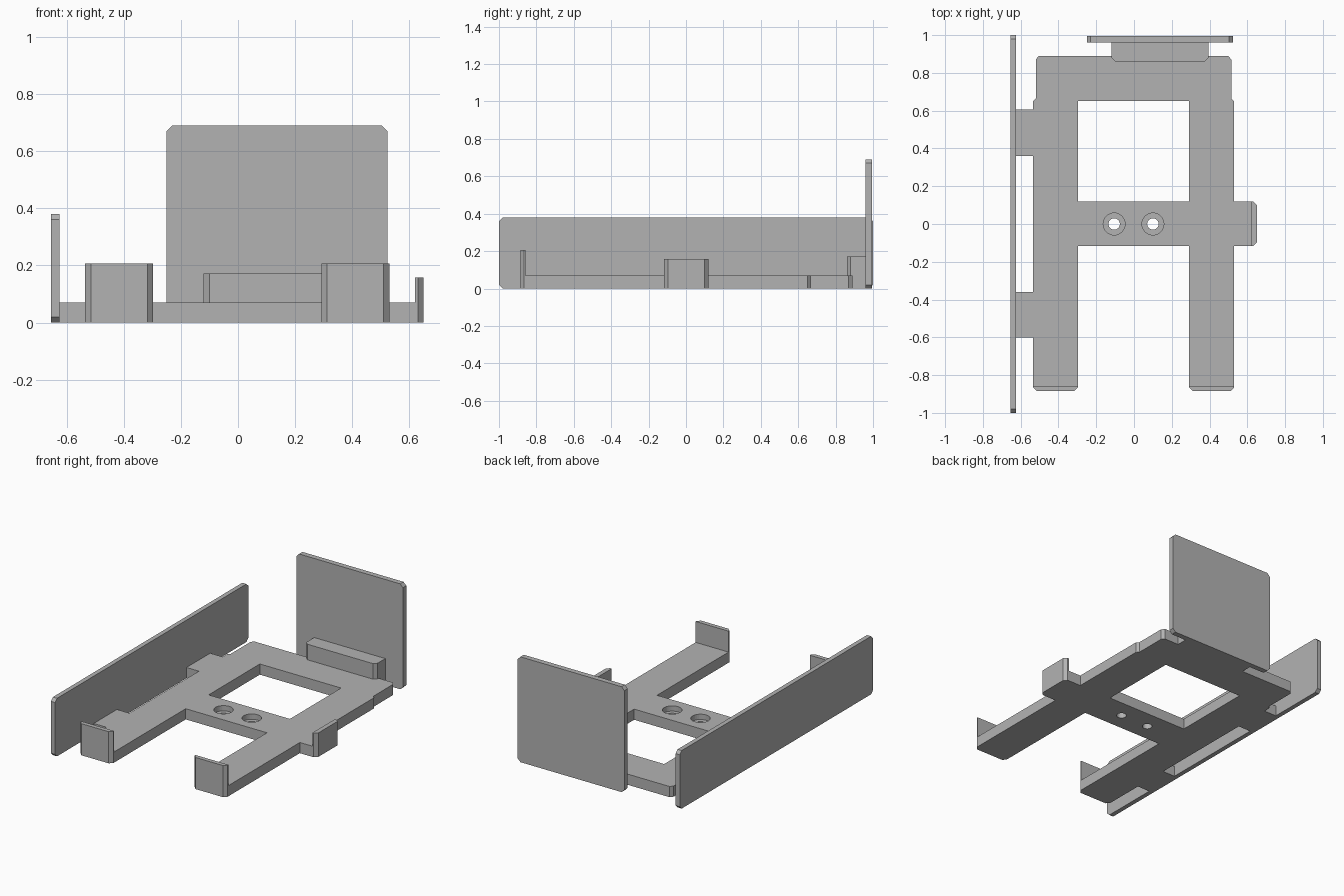
import bpy
import bmesh
from mathutils import Vector

cube = bpy.data.objects.get("Cube")
if cube:
    bpy.data.objects.remove(cube, do_unlink=True)

grey = bpy.data.materials.new("plain grey")
grey.use_nodes = True
grey.diffuse_color = (0.45, 0.45, 0.45, 1)
grey.node_tree.nodes["Principled BSDF"].inputs["Base Color"].default_value = grey.diffuse_color

C = 0.02   # corner chamfer
T = 0.07   # frame thickness


def finish(bm, name):
    bmesh.ops.recalc_face_normals(bm, faces=bm.faces)
    mesh = bpy.data.meshes.new(name)
    bm.to_mesh(mesh)
    bm.free()
    mesh.materials.append(grey)
    obj = bpy.data.objects.new(name, mesh)
    bpy.context.collection.objects.link(obj)
    return obj


def prism(name, outline, low, high, axis="z"):
    """Extrude a 2D outline along an axis."""
    place = {"x": lambda a, b, d: (d, a, b),
             "y": lambda a, b, d: (a, d, b),
             "z": lambda a, b, d: (a, b, d)}[axis]
    bm = bmesh.new()
    face = bm.faces.new([bm.verts.new(place(a, b, low)) for a, b in outline])
    result = bmesh.ops.extrude_face_region(bm, geom=[face])
    move = Vector(place(0, 0, high - low))
    verts = [g for g in result["geom"] if isinstance(g, bmesh.types.BMVert)]
    bmesh.ops.translate(bm, verts=verts, vec=move)
    return finish(bm, name)


def chamfered(a0, a1, b0, b1, corners="abcd"):
    """Rectangle with chosen corners cut, counter-clockwise from low-low."""
    points = []
    for key, a, b, sa, sb in (("a", a0, b0, 1, 1), ("b", a1, b0, -1, 1),
                              ("c", a1, b1, -1, -1), ("d", a0, b1, 1, -1)):
        if key not in corners:
            points.append((a, b))
            continue
        pair = [(a, b + sb * C), (a + sa * C, b)]
        points += pair if key in "ac" else pair[::-1]
    return points


def cylinder(name, x, radius, low, high):
    bm = bmesh.new()
    bmesh.ops.create_cone(bm, cap_ends=True, segments=32, radius1=radius,
                          radius2=radius, depth=high - low)
    bmesh.ops.translate(bm, verts=bm.verts, vec=(x, 0, (low + high) / 2))
    return finish(bm, name)


def cut(target, cutter):
    mod = target.modifiers.new("cut", "BOOLEAN")
    mod.operation = "DIFFERENCE"
    mod.solver = "EXACT"
    mod.object = cutter
    bpy.context.view_layer.objects.active = target
    bpy.ops.object.modifier_apply(modifier=mod.name)
    bpy.data.objects.remove(cutter, do_unlink=True)


# Frame: two front legs, side tabs, and a bridge to the back plate
L, R = -0.535, 0.53        # outer sides
IL, IR = -0.297, 0.292     # inner sides
F, B = -0.885, 0.89        # front and back ends
PX = -0.625                # inner face of the side plate
frame = prism("frame", [
    (L, F + C), (L + C, F), (IL - C, F), (IL, F + C),
    (IL, -0.117), (IR, -0.117),
    (IR, F + C), (IR + C, F), (R - C, F), (R, F + C),
    (R, -0.117), (0.63, -0.117), (0.65, -0.097), (0.65, 0.1), (0.63, 0.12), (R, 0.12),
    (R, 0.65), (0.515, 0.665), (0.515, B - C), (0.5, B),
    (0.395, B), (0.395, 0.96), (-0.12, 0.96), (-0.12, B),
    (-0.505, B), (-0.52, B - C), (-0.52, 0.665), (L, 0.65),
    (L, 0.605), (PX, 0.605), (PX, 0.36), (L, 0.36),
    (L, -0.36), (PX, -0.36), (PX, -0.6), (L, -0.6),
], 0, T)

# Window and the two counterbored screw holes
cut(frame, prism("window_cutter", [(IL, 0.12), (IR, 0.12), (IR, 0.65), (IL, 0.65)], -0.1, 0.2))
for x in (-0.105, 0.1):
    cut(frame, cylinder("hole_cutter", x, 0.03, -0.1, 0.2))
    cut(frame, cylinder("counterbore_cutter", x, 0.058, 0.035, 0.2))

# Upturned lips on the legs and the left tab
prism("right_leg_lip", chamfered(L, IL, F, -0.857, "ab"), T, 0.207)
prism("left_leg_lip", chamfered(IR, R, F, -0.857, "ab"), T, 0.207)
prism("side_tab_lip", chamfered(0.62, 0.65, -0.117, 0.12, "bc"), T, 0.157)

# Back plate with its support block
prism("support_block", chamfered(-0.12, 0.395, 0.86, 0.96, "ab"), T, 0.172)
prism("back_plate", chamfered(-0.25, 0.523, 0, 0.69), 0.96, 0.995, "y")

# Long side plate
prism("side_plate", chamfered(-1, 1, 0, 0.38), -0.655, PX, "x")
